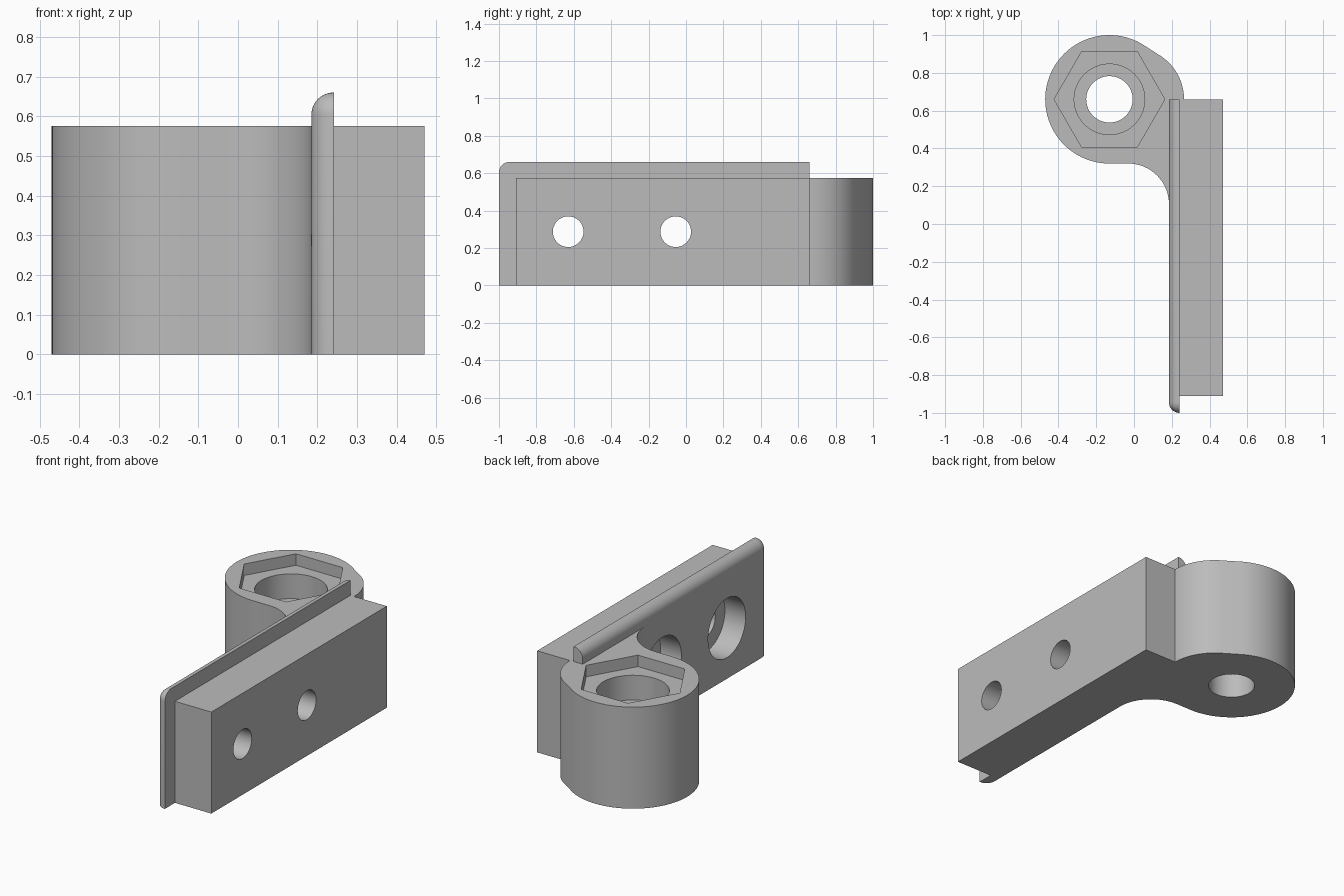
import bpy, bmesh
from math import sin, cos, radians, pi
from mathutils import Matrix, Vector

cube = bpy.data.objects.get("Cube")
if cube:
    bpy.data.objects.remove(cube, do_unlink=True)

grey = bpy.data.materials.new("plain grey")
grey.use_nodes = True
colour = (0.5, 0.5, 0.5, 1)
grey.diffuse_color = colour
grey.node_tree.nodes["Principled BSDF"].inputs["Base Color"].default_value = colour

BOSS = Vector((-0.13, 0.66))   # axis of the round boss
HEIGHT = 0.575
LIP_X = (0.185, 0.242)


def make_object(name, bm):
    bmesh.ops.recalc_face_normals(bm, faces=bm.faces)
    mesh = bpy.data.meshes.new(name)
    bm.to_mesh(mesh)
    bm.free()
    mesh.materials.append(grey)
    obj = bpy.data.objects.new(name, mesh)
    bpy.context.collection.objects.link(obj)
    return obj


def arc(cx, cy, r, start, end, steps):
    angles = [radians(start + (end - start) * i / steps) for i in range(steps + 1)]
    return [(cx + r * cos(a), cy + r * sin(a)) for a in angles]


def prism(name, outline, z0, z1):
    bm = bmesh.new()
    face = bm.faces.new([bm.verts.new((x, y, z0)) for x, y in outline])
    top = bmesh.ops.extrude_face_region(bm, geom=[face])["geom"]
    verts = [v for v in top if isinstance(v, bmesh.types.BMVert)]
    bmesh.ops.translate(bm, verts=verts, vec=(0, 0, z1 - z0))
    return make_object(name, bm)


def boolean(target, tool, operation):
    mod = target.modifiers.new(operation.title(), "BOOLEAN")
    mod.operation, mod.solver, mod.object = operation, "EXACT", tool
    bpy.context.view_layer.objects.active = target
    bpy.ops.object.modifier_apply(modifier=mod.name)
    bpy.data.objects.remove(tool, do_unlink=True)


def cross_hole(name, y, r, x0, x1):
    bm = bmesh.new()
    place = Matrix.Translation(((x0 + x1) / 2, y, HEIGHT / 2)) @ Matrix.Rotation(pi / 2, 4, "Y")
    bmesh.ops.create_cone(bm, cap_ends=True, segments=48, radius1=r, radius2=r,
                          depth=x1 - x0, matrix=place)
    return make_object(name, bm)


# Body: boss, blending fillet and mounting block in one outline
outline = arc(-0.03, 0.105, 0.215, 0, 90, 16)
outline += arc(*BOSS, 0.34, 270, 60, 56)
outline += arc(-0.01, 0.66, 0.275, 60, 0, 16)
outline += [(0.47, 0.66), (0.47, -0.91), (0.2, -0.91), (0.2, 0.105)]
bracket = prism("hinge_bracket", outline, 0, HEIGHT)

# Lip: thin plate with its outer, upper and front edges rounded together
x0, x1 = LIP_X
lip = prism("lip", [(x0, -1), (x1, -1), (x1, 0.66), (x0, 0.66)], 0, 0.66)
bm = bmesh.new()
bm.from_mesh(lip.data)


def on_faces(edge):
    a, b = (v.co for v in edge.verts)
    outer = all(abs(p.x - x0) < 1e-4 for p in (a, b))
    top = all(abs(p.z - 0.66) < 1e-4 for p in (a, b))
    front = all(abs(p.y + 1) < 1e-4 for p in (a, b))
    return outer + top + front >= 2


bmesh.ops.bevel(bm, geom=[e for e in bm.edges if on_faces(e)], offset=0.056,
                offset_type="OFFSET", segments=10, profile=0.5, affect="EDGES")
bm.to_mesh(lip.data)
bm.free()
boolean(bracket, lip, "UNION")

# Boss recess: hexagon pocket, counterbore and through hole
boolean(bracket, prism("hex_cutter", arc(*BOSS, 0.293, 0, 300, 5), 0.51, 0.7), "DIFFERENCE")
for r, bottom in ((0.187, 0.37), (0.123, -0.1)):
    circle = arc(*BOSS, r, 0, 352.5, 47)
    boolean(bracket, prism("bore_cutter", circle, bottom, 0.6), "DIFFERENCE")

# Mounting holes, counterbored from the lip side
for y in (-0.63, -0.055):
    boolean(bracket, cross_hole("counterbore_cutter", y, 0.168, 0.1, 0.315), "DIFFERENCE")
    boolean(bracket, cross_hole("screw_cutter", y, 0.082, 0.1, 0.6), "DIFFERENCE")

bpy.ops.object.select_all(action="DESELECT")
bracket.select_set(True)
bpy.context.view_layer.objects.active = bracket
bpy.ops.object.shade_smooth_by_angle(angle=radians(25))
